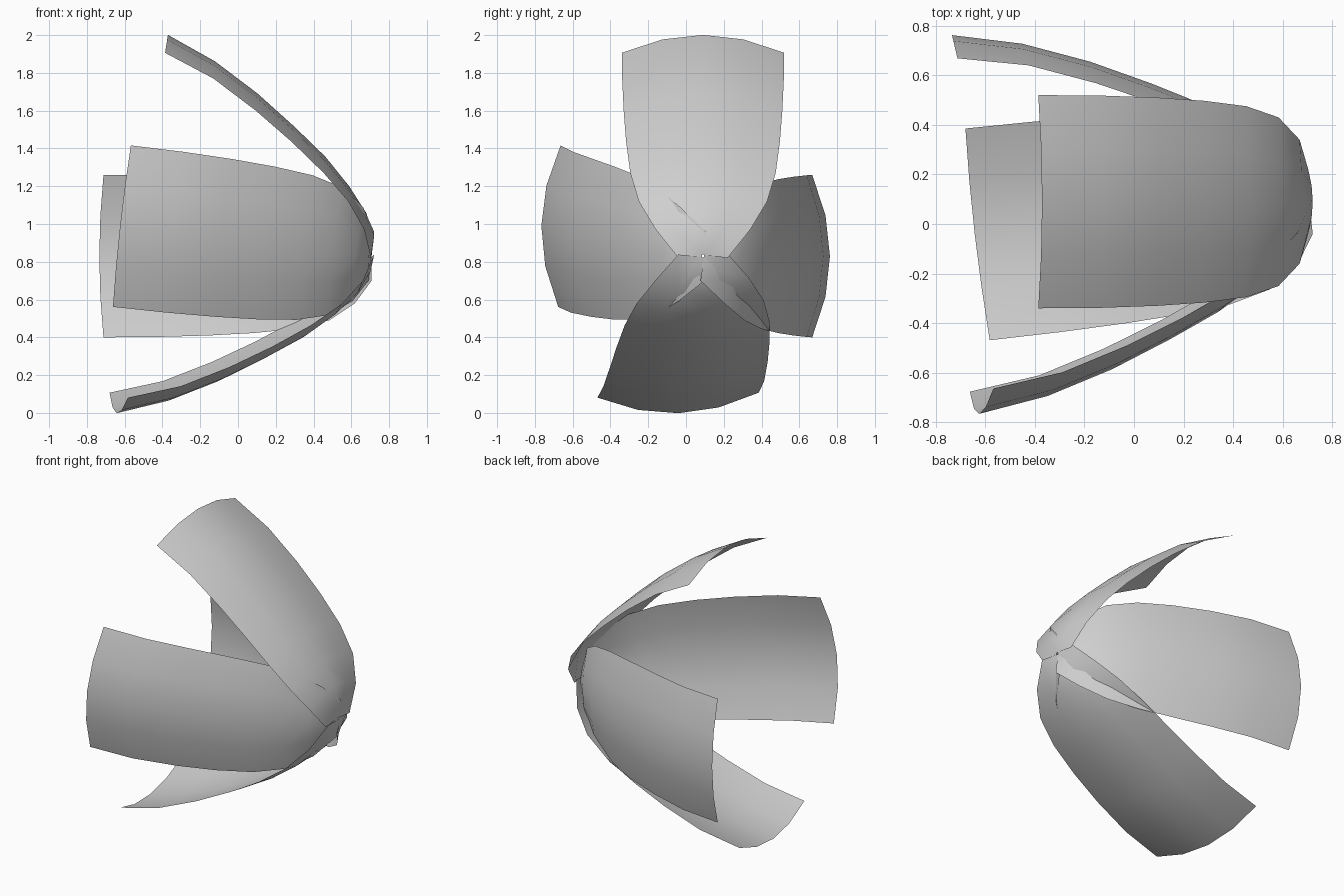
import bpy
import bmesh
from mathutils import Vector

default_cube = bpy.data.objects.get("Cube")
if default_cube:
    bpy.data.objects.remove(default_cube, do_unlink=True)

# One plain grey for every petal
grey = bpy.data.materials.new("light_grey")
grey.use_nodes = True
colour = (0.62, 0.62, 0.62, 1)
grey.diffuse_color = colour
grey.node_tree.nodes["Principled BSDF"].inputs["Base Color"].default_value = colour

# Common point where all petals meet
HINGE = Vector((0.713, 0.09, 0.83))

# Petal stations, tip to base, in the upright petal's plane:
# (centre depth, centre height), (edge depth, edge height), half width
STATIONS = [
    ((1.085, 1.17), (1.10, 1.075), 0.43),
    ((0.835, 1.03), (0.845, 0.94), 0.428),
    ((0.61, 0.86), (0.62, 0.77), 0.42),
    ((0.415, 0.685), (0.43, 0.605), 0.407),
    ((0.25, 0.525), (0.26, 0.44), 0.385),
    ((0.125, 0.37), (0.13, 0.29), 0.34),
    ((0.035, 0.23), (0.045, 0.14), 0.25),
    ((-0.008, 0.11), (0.01, -0.01), 0.13),
    ((0.005, 0.008), (0.005, 0.006), 0.012),
]
COLUMNS = (-1, -0.5, 0, 0.5, 1)
CHORD = Vector(STATIONS[0][0]).normalized()
BULGE = Vector((-CHORD.y, CHORD.x))


def petal(name, tip, across):
    """Curved sheet whose chord runs from the hinge to the tip."""
    along = (Vector(tip) - HINGE).normalized()
    side = Vector(across)
    side = (side - along * side.dot(along)).normalized()
    outward = side.cross(along)
    bm = bmesh.new()
    rows = []
    for centre, edge, half_width in STATIONS:
        row = []
        for c in COLUMNS:
            p = Vector(centre).lerp(Vector(edge), c * c)
            row.append(bm.verts.new(HINGE + along * p.dot(CHORD)
                                    + outward * p.dot(BULGE)
                                    + side * (half_width * c)))
        rows.append(row)
    for upper, lower in zip(rows, rows[1:]):
        for i in range(len(COLUMNS) - 1):
            face = bm.faces.new((upper[i], lower[i], lower[i + 1], upper[i + 1]))
            face.smooth = True
    # Faces look outward
    bm.normal_update()
    if sum(f.normal.dot(outward) * f.calc_area() for f in bm.faces) < 0:
        bmesh.ops.reverse_faces(bm, faces=bm.faces)
    mesh = bpy.data.meshes.new(name)
    bm.to_mesh(mesh)
    bm.free()
    mesh.materials.append(grey)
    bpy.context.collection.objects.link(bpy.data.objects.new(name, mesh))


# Four petals, each opened and twisted a little differently
petal("top_petal", (-0.37, 0.09, 2.0), (0, 1, 0))
petal("back_petal", (-0.73, 0.76, 0.83), (0, 0, -1))
petal("front_petal", (-0.615, -0.76, 0.99), (0.09, 0.01, 0.85))
petal("bottom_petal", (-0.64, -0.04, 0.0), (0.10, -0.855, -0.025))
